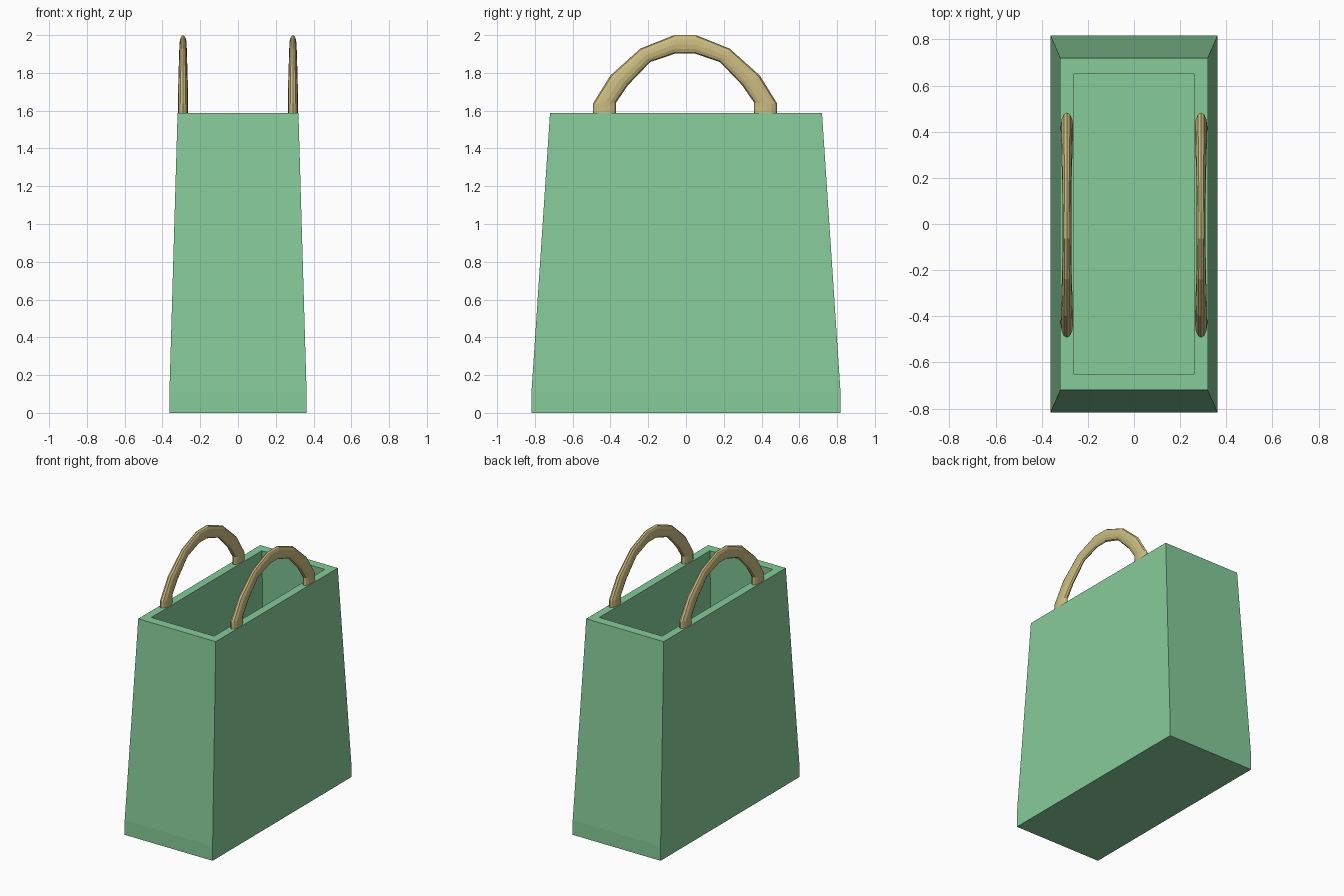
import bpy, bmesh
from math import cos, sin, tau

if "Cube" in bpy.data.objects:
    bpy.data.objects.remove(bpy.data.objects["Cube"])


def material(name, rgb):
    m = bpy.data.materials.new(name)
    m.diffuse_color = (*rgb, 1)
    m.use_nodes = True
    m.node_tree.nodes["Principled BSDF"].inputs["Base Color"].default_value = m.diffuse_color
    return m


def loft(name, rings, mat):
    """Skin a list of vertex rings and cap both ends."""
    bm = bmesh.new()
    loops = [[bm.verts.new(p) for p in ring] for ring in rings]
    n = len(loops[0])
    for a, b in zip(loops, loops[1:]):
        for i in range(n):
            j = (i + 1) % n
            bm.faces.new((a[i], a[j], b[j], b[i]))
    bm.faces.new(loops[0][::-1])
    bm.faces.new(loops[-1])
    bmesh.ops.recalc_face_normals(bm, faces=bm.faces[:])
    mesh = bpy.data.meshes.new(name)
    bm.to_mesh(mesh)
    bm.free()
    mesh.materials.append(mat)
    ob = bpy.data.objects.new(name, mesh)
    bpy.context.collection.objects.link(ob)
    return ob


def rect(hx, hy, z):
    return [(-hx, -hy, z), (hx, -hy, z), (hx, hy, z), (-hx, hy, z)]


green = material("bag_green", (0.24, 0.60, 0.32))
tan = material("handle_tan", (0.60, 0.50, 0.22))

# Bag body: outside up to the rim, then down the inner walls to the floor
loft("bag_body", [
    rect(0.363, 0.818, 0.0), rect(0.363, 0.818, 0.11),
    rect(0.32, 0.72, 1.587),
    rect(0.26, 0.652, 1.587), rect(0.302, 0.75, 0.11), rect(0.302, 0.75, 0.06),
], green)

# Handles: half profile as (outer y, outer z, inner y, inner z, half width)
half = [
    (0.488, 1.587, 0.365, 1.587, 0.027),
    (0.488, 1.637, 0.365, 1.643, 0.027),
    (0.396, 1.786, 0.302, 1.735, 0.025),
    (0.236, 1.929, 0.185, 1.857, 0.021),
    (0.058, 2.000, 0.050, 1.903, 0.019),
]
mirrored = [(-a, b, -c, d, w) for a, b, c, d, w in reversed(half)]
SIDES = 12


def oval(x, oy, oz, iy, iz, w):
    ring = []
    for k in range(SIDES):
        c, s = cos(tau * k / SIDES), sin(tau * k / SIDES)
        ring.append((x + w * s,
                     (oy + iy) / 2 + (oy - iy) / 2 * c - 0.005,
                     (oz + iz) / 2 + (oz - iz) / 2 * c))
    return ring


for side, x in (("left", -0.291), ("right", 0.291)):
    loft(f"{side}_handle", [oval(x, *p) for p in half + mirrored], tan)
